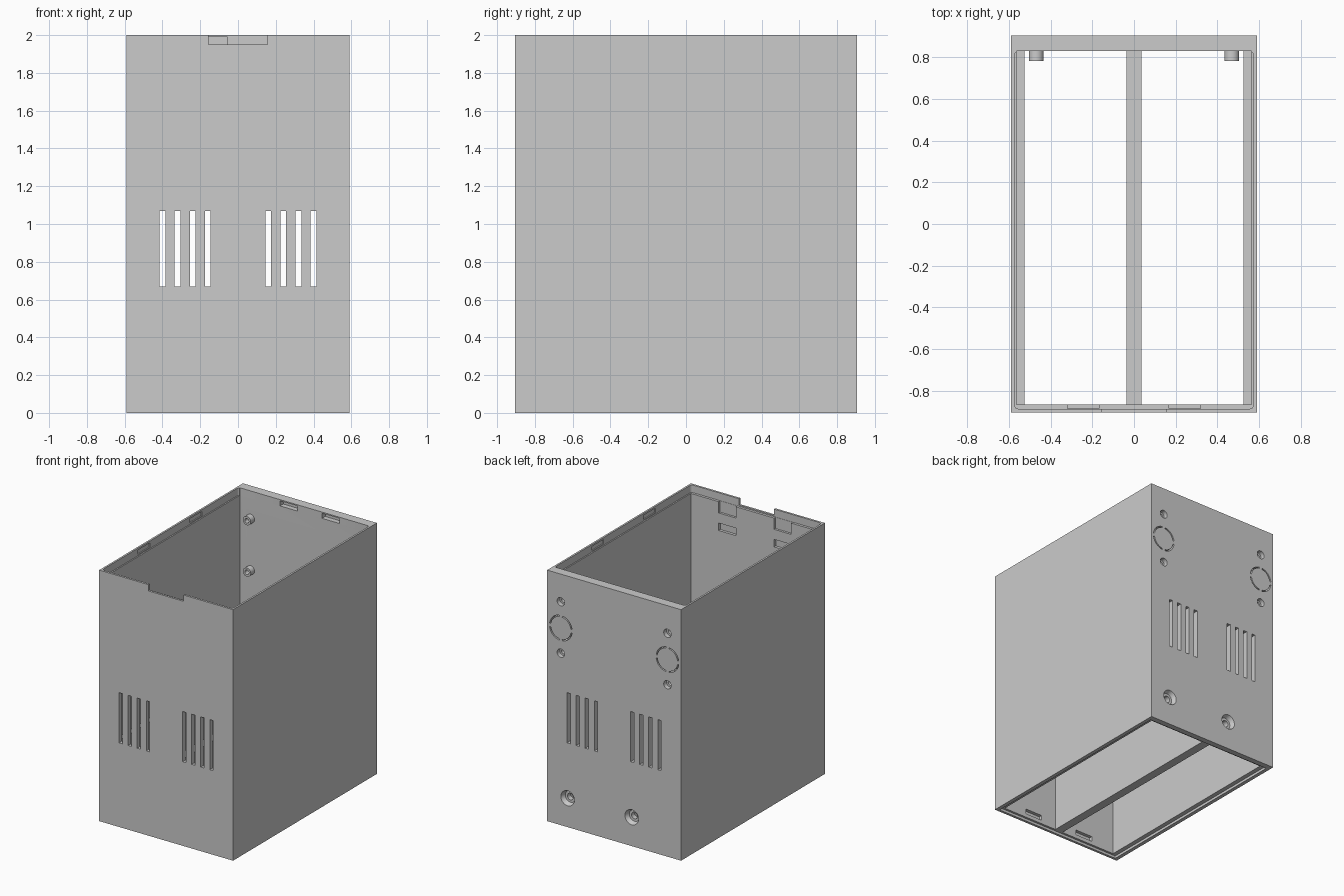
import bpy, bmesh, math
from mathutils import Matrix, Vector

old = bpy.data.objects.get("Cube")
if old:
    bpy.data.objects.remove(old, do_unlink=True)

grey = bpy.data.materials.new("plain grey")
grey.use_nodes = True
GREY = (0.6, 0.6, 0.6, 1)
grey.diffuse_color = GREY
grey.node_tree.nodes["Principled BSDF"].inputs["Base Color"].default_value = GREY


def finish(bm, name):
    bmesh.ops.recalc_face_normals(bm, faces=bm.faces)
    mesh = bpy.data.meshes.new(name)
    bm.to_mesh(mesh)
    bm.free()
    mesh.materials.append(grey)
    ob = bpy.data.objects.new(name, mesh)
    bpy.context.scene.collection.objects.link(ob)
    return ob


def box(name, x0, x1, y0, y1, z0, z1, corner=0):
    bm = bmesh.new()
    mid = Vector((x0 + x1, y0 + y1, z0 + z1)) / 2
    size = Matrix.Diagonal((x1 - x0, y1 - y0, z1 - z0, 1))
    bmesh.ops.create_cube(bm, size=1, matrix=Matrix.Translation(mid) @ size)
    if corner:
        upright = [e for e in bm.edges
                   if abs(e.verts[0].co.z - e.verts[1].co.z) > 0.01]
        bmesh.ops.bevel(bm, geom=upright, offset=corner, segments=4,
                        profile=0.5, affect='EDGES')
    return finish(bm, name)


def rod(name, x, z, r0, r1, y0, y1):
    # round bar along y, radius r0 at y0 and r1 at y1
    bm = bmesh.new()
    place = Matrix.Translation((x, (y0 + y1) / 2, z)) @ Matrix.Rotation(-math.pi / 2, 4, 'X')
    bmesh.ops.create_cone(bm, cap_ends=True, segments=32, radius1=r0, radius2=r1,
                          depth=y1 - y0, matrix=place)
    return finish(bm, name)


def arc_groove(x, z, r0, r1, y0, y1, start, sweep):
    # curved slot swept round a y axis
    bm = bmesh.new()
    rows = []
    for i in range(17):
        a = start + sweep * i / 16
        rows.append([bm.verts.new((x + r * math.cos(a), y, z + r * math.sin(a)))
                     for r, y in ((r0, y0), (r1, y0), (r1, y1), (r0, y1))])
    for a, b in zip(rows, rows[1:]):
        for k in range(4):
            bm.faces.new((a[k], a[(k + 1) % 4], b[(k + 1) % 4], b[k]))
    bm.faces.new(rows[0])
    bm.faces.new(rows[-1])
    return finish(bm, "groove_cutter")


def cut(target, cutter):
    cutter.hide_render = True
    mod = target.modifiers.new("cut", 'BOOLEAN')
    mod.operation = 'DIFFERENCE'
    mod.solver = 'EXACT'
    mod.object = cutter
    bpy.context.view_layer.objects.active = target
    bpy.ops.object.modifier_apply(modifier=mod.name)
    bpy.data.objects.remove(cutter, do_unlink=True)


HX, HY = 0.59, 0.905
INNER_FRONT, INNER_BACK = -0.868, 0.83
LEDGE = 0.6

# outer shell: narrow lower bay, wider upper bay, lid seats at both ends
case = box("case", -HX, HX, -HY, HY, 0, 2)
cut(case, box("lower_bay", -0.525, 0.525, INNER_FRONT, INNER_BACK, -0.1, 1))
cut(case, box("upper_bay", -0.565, 0.565, INNER_FRONT, INNER_BACK, LEDGE, 2.1))
cut(case, box("top_seat", -0.575, 0.575, -0.888, INNER_BACK, 1.94, 2.1, 0.02))
cut(case, box("bottom_seat", -0.56, 0.56, -0.885, 0.86, -0.1, 0.02))

# thumb notch in the front top edge
cut(case, box("notch", -0.155, 0.155, -1, -0.8, 1.95, 2.1))

# lid catch pockets
for x in (-0.21, 0.16):
    cut(case, box("back_pocket", x, x + 0.155, 0.8, 0.87, 1.95, 1.99))
for s in (-1, 1):
    a, b = sorted((s * 0.168, s * 0.32))
    cut(case, box("front_channel", a, b, -0.886, -0.8, 1.85, 2.1))
    cut(case, box("front_pocket", a, b, -0.89, -0.8, 1.71, 1.77))
    cut(case, box("bottom_pocket", a, b, -0.895, -0.8, 0.05, 0.09))
    a, b = sorted((s * 0.5, s * 0.583))
    for y in (-0.36, 0.29):
        cut(case, box("side_pocket", a, b, y - 0.075, y + 0.075, 1.95, 1.985))

# vent slots through front and back walls
for s in (-1, 1):
    for i in range(4):
        x = s * (0.16 + 0.08 * i)
        cut(case, box("vent", x - 0.015, x + 0.015, -1, 1, 0.67, 1.07))

# round knock-outs with screw holes above and below, on the back
for x in (-0.47, 0.47):
    for k in range(4):
        cut(case, arc_groove(x, 1.57, 0.09, 0.1, 0.86, 1,
                             math.radians(90 * k + 8), math.radians(74)))
    for z in (1.37, 1.78):
        cut(case, rod("screw_head", x, z, 0.033, 0.033, 0.87, 1))
        cut(case, rod("screw_hole", x, z, 0.018, 0.018, 0.7, 0.95))

# recessed cable holes low on the back
for x in (-0.155, 0.41):
    cut(case, rod("cable_recess", x, 0.23, 0.045, 0.062, 0.87, 0.91))
    cut(case, rod("cable_hole", x, 0.23, 0.026, 0.026, 0.7, 0.95))

# screw posts inside the back wall
for side, x in (("right", -0.47), ("left", 0.47)):
    for level, z in (("lower", 1.37), ("upper", 1.78)):
        post = rod(f"{side}_{level}_screw_post", x, z, 0.035, 0.035, 0.782, INNER_BACK)
        cut(post, rod("post_hole", x, z, 0.018, 0.018, 0.7, 0.95))

# centre wall between the two lower bays
box("divider", -0.035, 0.035, INNER_FRONT, INNER_BACK, 0.02, LEDGE)

for ob in bpy.context.scene.objects:
    if ob.type == 'MESH' and ("post" in ob.name or ob.name == "case"):
        for o in bpy.context.selected_objects:
            o.select_set(False)
        ob.select_set(True)
        bpy.context.view_layer.objects.active = ob
        bpy.ops.object.shade_smooth_by_angle(angle=math.radians(30))
